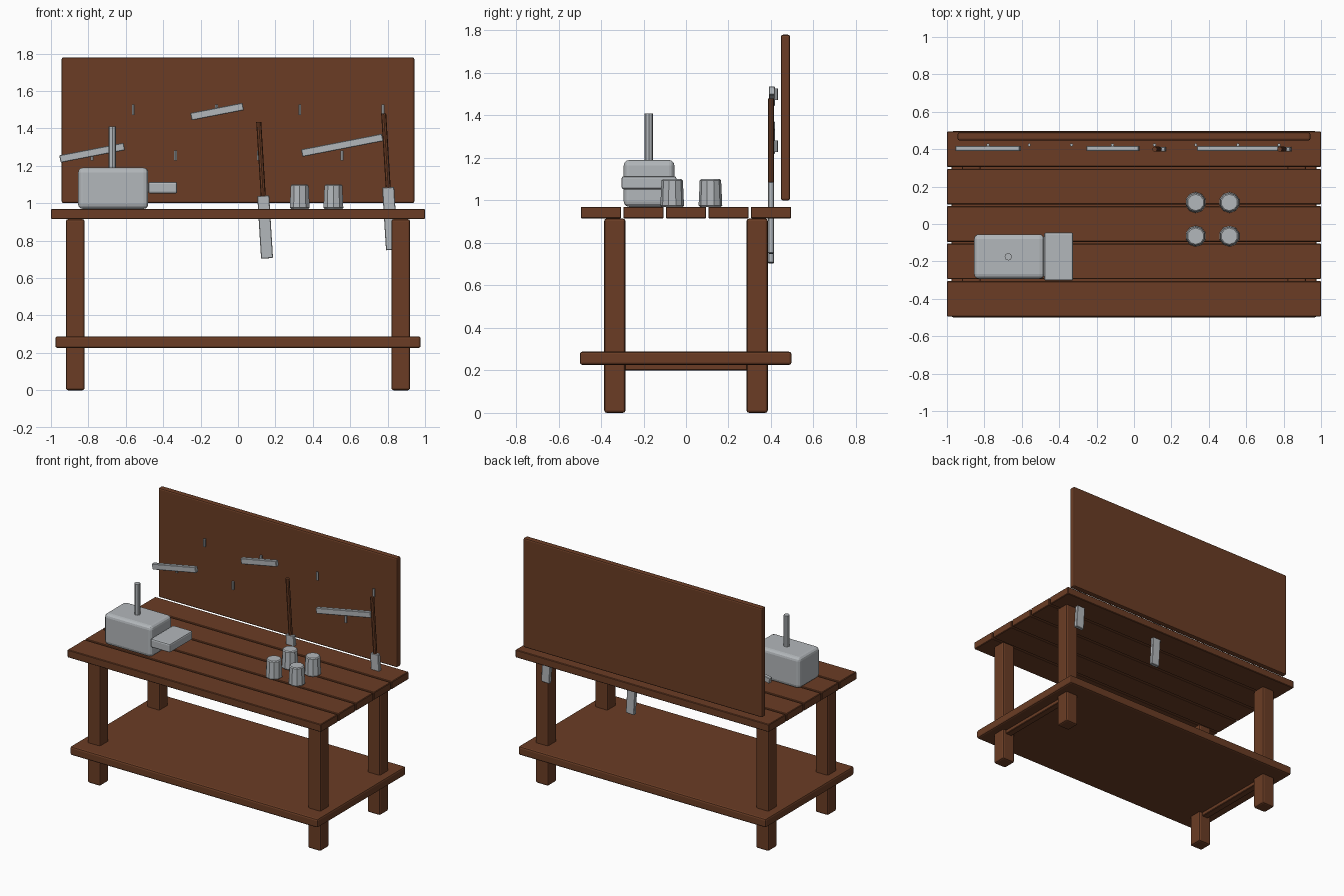
import bpy
from math import radians
from mathutils import Vector

cube = bpy.data.objects.get("Cube")
if cube:
    bpy.data.objects.remove(cube, do_unlink=True)


def material(name, colour):
    mat = bpy.data.materials.new(name)
    mat.use_nodes = True
    mat.diffuse_color = colour
    mat.node_tree.nodes["Principled BSDF"].inputs["Base Color"].default_value = colour
    return mat


wood = material("brown wood", (0.145, 0.046, 0.018, 1))
steel = material("grey steel", (0.45, 0.475, 0.495, 1))


def finish(name, mat, bevel, segments):
    obj = bpy.context.object
    obj.name = name
    obj.data.materials.append(mat)
    if bevel:
        mod = obj.modifiers.new("Bevel", "BEVEL")
        mod.width = bevel
        mod.segments = segments
        mod.limit_method = "ANGLE"
        mod.angle_limit = radians(50)
    return obj


def box(name, low, high, mat, bevel=0.0, segments=2, tilt=0):
    """Box between two corners, tilted about the y axis."""
    low, high = Vector(low), Vector(high)
    bpy.ops.mesh.primitive_cube_add(size=1, location=(low + high) / 2)
    bpy.context.object.scale = high - low
    bpy.ops.object.transform_apply(location=False, rotation=False, scale=True)
    bpy.context.object.rotation_euler.y = radians(tilt)
    return finish(name, mat, bevel, segments)


def post(name, centre, r_low, r_high, height, mat, sides=8, bevel=0.0, tilt=0):
    """Upright low-poly round part."""
    bpy.ops.mesh.primitive_cone_add(vertices=sides, radius1=r_low, radius2=r_high,
                                    depth=height, location=centre,
                                    rotation=(0, radians(tilt), 0))
    return finish(name, mat, bevel, 1)


# Table top planks
for i in range(5):
    y = (i - 2) * 0.2
    box(f"top_plank_{i + 1}", (-1, y - 0.095, 0.915), (1, y + 0.095, 0.97), wood, 0.004, 1)

# Legs and the cross rails between them
for side, x in (("right", -0.87), ("left", 0.87)):
    for end, y in (("front", -0.335), ("back", 0.335)):
        box(f"{end}_{side}_leg", (x - 0.05, y - 0.05, 0), (x + 0.05, y + 0.05, 0.915),
            wood, 0.012)
    box(f"{side}_cross_rail", (x - 0.025, -0.3, 0.2), (x + 0.025, 0.3, 0.24), wood, 0.004, 1)

# Lower shelf and tool board
box("lower_shelf", (-0.977, -0.5, 0.226), (0.977, 0.497, 0.288), wood, 0.012)
box("tool_board", (-0.943, 0.447, 1.0), (0.943, 0.49, 1.78), wood, 0.01)

# Vise
box("vise_body", (-0.855, -0.293, 0.97), (-0.48, -0.055, 1.19), steel, 0.025, 3)
box("vise_jaw", (-0.48, -0.303, 1.052), (-0.325, -0.045, 1.114), steel, 0.01)
post("vise_handle", (-0.672, -0.175, 1.28), 0.02, 0.02, 0.26, steel)

# Cups
for x in (0.33, 0.51):
    for y in (-0.065, 0.115):
        post("cup", (x, y, 1.035), 0.056, 0.05, 0.13, steel, 10, 0.006)

# Board pegs in two staggered rows
for i in range(4):
    post("upper_peg", (-0.56 + i * 0.445, 0.423, 1.5), 0.009, 0.009, 0.055, steel, 6)
    post("lower_peg", (-0.78 + i * 0.445, 0.423, 1.255), 0.009, 0.009, 0.055, steel, 6)

# Hanging steel bars
for x, z, length in ((-0.78, 1.27, 0.35), (-0.112, 1.49, 0.284), (0.557, 1.31, 0.44)):
    box("hanging_bar", (x - length / 2, 0.39, z - 0.02), (x + length / 2, 0.418, z + 0.02),
        steel, 0.003, 1, tilt=-11)

# Hanging chisels with wooden handles
for x, z in ((0.135, 1.04), (0.803, 1.085)):
    post("chisel_handle", (x - 0.012, 0.4, z + 0.195), 0.0135, 0.0135, 0.4, wood, 8, tilt=-3.5)
    box("chisel_blade", (x - 0.022, 0.387, z - 0.335), (x + 0.042, 0.413, z), steel,
        0.003, 1, tilt=-3.5)
